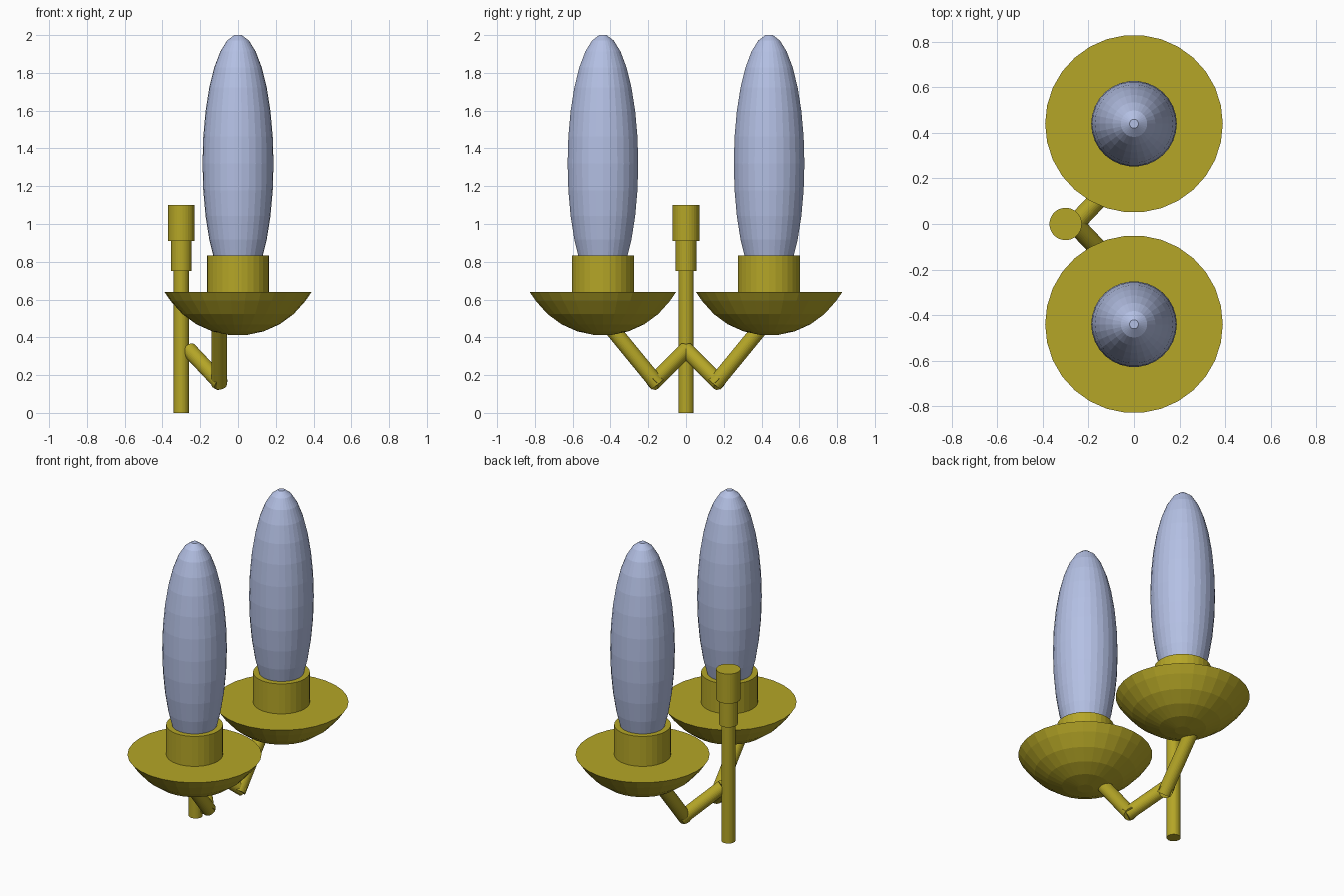
import bpy
import bmesh
from math import cos, sin, radians, sqrt, pi
from mathutils import Vector

SIDES = 30

default = bpy.data.objects.get("Cube")
if default:
    bpy.data.objects.remove(default, do_unlink=True)


def make_material(name, colour):
    mat = bpy.data.materials.new(name)
    mat.use_nodes = True
    mat.diffuse_color = colour
    mat.node_tree.nodes["Principled BSDF"].inputs["Base Color"].default_value = colour
    return mat


brass = make_material("brass", (0.46, 0.38, 0.02, 1))
glass = make_material("pale blue glass", (0.456, 0.527, 0.775, 1))


def lathe(name, profile, location, mat, direction=(0, 0, 1)):
    """Turn a bottom-to-top (radius, height) profile into a closed solid."""
    bm = bmesh.new()
    rings = []
    for r, z in profile:
        angles = [2 * pi * i / SIDES for i in range(SIDES)]
        rings.append([bm.verts.new((r * cos(a), r * sin(a), z)) for a in angles])
    for low, high in zip(rings, rings[1:]):
        for i in range(SIDES):
            j = (i + 1) % SIDES
            bm.faces.new((low[i], low[j], high[j], high[i]))
    bm.faces.new(rings[0][::-1])
    bm.faces.new(rings[-1])
    mesh = bpy.data.meshes.new(name)
    bm.to_mesh(mesh)
    bm.free()
    mesh.materials.append(mat)
    obj = bpy.data.objects.new(name, mesh)
    obj.location = location
    obj.rotation_euler = Vector(direction).to_track_quat("Z", "Y").to_euler()
    bpy.context.collection.objects.link(obj)
    return obj


def cylinder(name, radius, bottom, top, x=0, y=0):
    return lathe(name, [(radius, bottom), (radius, top)], (x, y, 0), brass)


def rod(name, start, end, radius=0.041):
    axis = Vector(end) - Vector(start)
    return lathe(name, [(radius, 0), (radius, axis.length)], start, brass, axis)


def ball_rings(radius, half_height, first, last):
    """Profile of an ellipsoid between two elevations, in 12 degree steps."""
    return [(radius * cos(radians(a)), half_height * sin(radians(a)))
            for a in range(first, last + 1, 12)]


# Central post with stepped cap
post_x = -0.30
cylinder("post", 0.041, 0, 0.80, post_x)
cylinder("post_collar", 0.055, 0.75, 0.92, post_x)
cylinder("post_cap", 0.071, 0.91, 1.10, post_x)

for side, s in (("left", 1), ("right", -1)):
    y = 0.44 * s

    # Bent arm in two rods
    rod(side + "_lower_arm", (-0.26, 0, 0.335), (-0.09, 0.18 * s, 0.155))
    rod(side + "_upper_arm", (-0.10, 0.15 * s, 0.15), (-0.10, 0.40 * s, 0.455))

    # Shallow dish: bottom cap of a ball with a flat top
    ball, centre, rim = 0.44, 0.85, 0.64
    dish = ball_rings(ball, ball, -84, -36)
    dish.append((sqrt(ball ** 2 - (centre - rim) ** 2) + 0.003, rim - centre))
    lathe(side + "_dish", dish, (0, y, centre), brass)

    # Socket and long bulb
    cylinder(side + "_socket", 0.165, 0.63, 0.832, 0, y)
    lathe(side + "_bulb", ball_rings(0.188, 0.684, -84, 84), (0, y, 1.32), glass)
